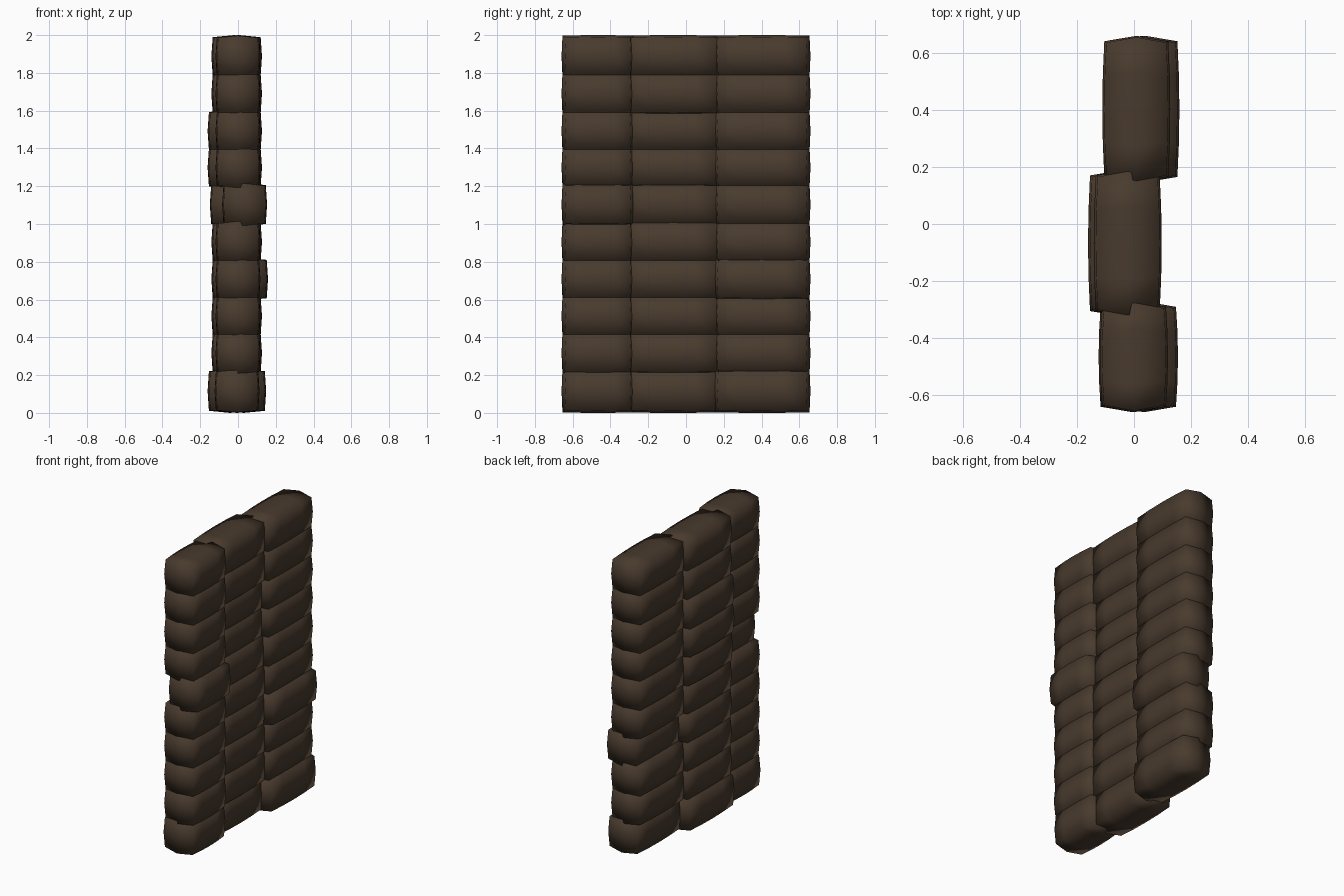
import bpy, bmesh
from mathutils import Vector

if "Cube" in bpy.data.objects:
    bpy.data.objects.remove(bpy.data.objects["Cube"])

mat = bpy.data.materials.new("dark brown")
mat.diffuse_color = (0.066, 0.043, 0.027, 1)
mat.use_nodes = True
mat.node_tree.nodes["Principled BSDF"].inputs["Base Color"].default_value = mat.diffuse_color


def block(name, x, y0, y1, z0, z1):
    """Pillow-like brick: a cut-up cube whose faces bulge outward."""
    bm = bmesh.new()
    bmesh.ops.create_cube(bm, size=2)
    cuts = [("x", 0), ("z", 0), ("y", -0.5), ("y", 0), ("y", 0.5)]
    for axis, d in cuts:
        n = Vector([1 if axis == a else 0 for a in "xyz"])
        bmesh.ops.bisect_plane(bm, geom=bm.verts[:] + bm.edges[:] + bm.faces[:],
                               plane_co=n * d, plane_no=n)
    hy, hz = (y1 - y0) / 2, (z1 - z0) / 2
    for v in bm.verts:
        u, w, t = v.co
        bx, by, bz = 1 - u * u, 1 - w * w, 1 - t * t
        v.co = (x + u * (0.105 + 0.007 * by + 0.007 * bz),
                (y0 + y1) / 2 + w * (hy + 0.019 * bx + 0.005 * bz),
                (z0 + z1) / 2 + t * (hz + 0.011 * bx + 0.003 * by))
    me = bpy.data.meshes.new(name)
    bm.to_mesh(me)
    bm.free()
    me.materials.append(mat)
    me.polygons.foreach_set("use_smooth", [True] * len(me.polygons))
    ob = bpy.data.objects.new(name, me)
    bpy.context.collection.objects.link(ob)


# columns: name, usual x, y range, rows that are pushed out
columns = [
    ("front", 0.0, -0.635, -0.295, {4: 0.0, 5: 0.035, 0: -0.005}),
    ("middle", -0.022, -0.30, 0.165, {0: -0.042, 5: -0.03, 6: -0.042, 7: -0.042}),
    ("back", 0.008, 0.17, 0.635, {0: 0.03, 3: 0.04}),
]
levels = [0.014, 0.218, 0.415, 0.61, 0.807, 1.003, 1.203, 1.395, 1.59, 1.79, 1.986]
for name, x, y0, y1, shifted in columns:
    for row in range(10):
        block(f"{name}_block_{row + 1}", shifted.get(row, x), y0, y1,
              levels[row], levels[row + 1])
